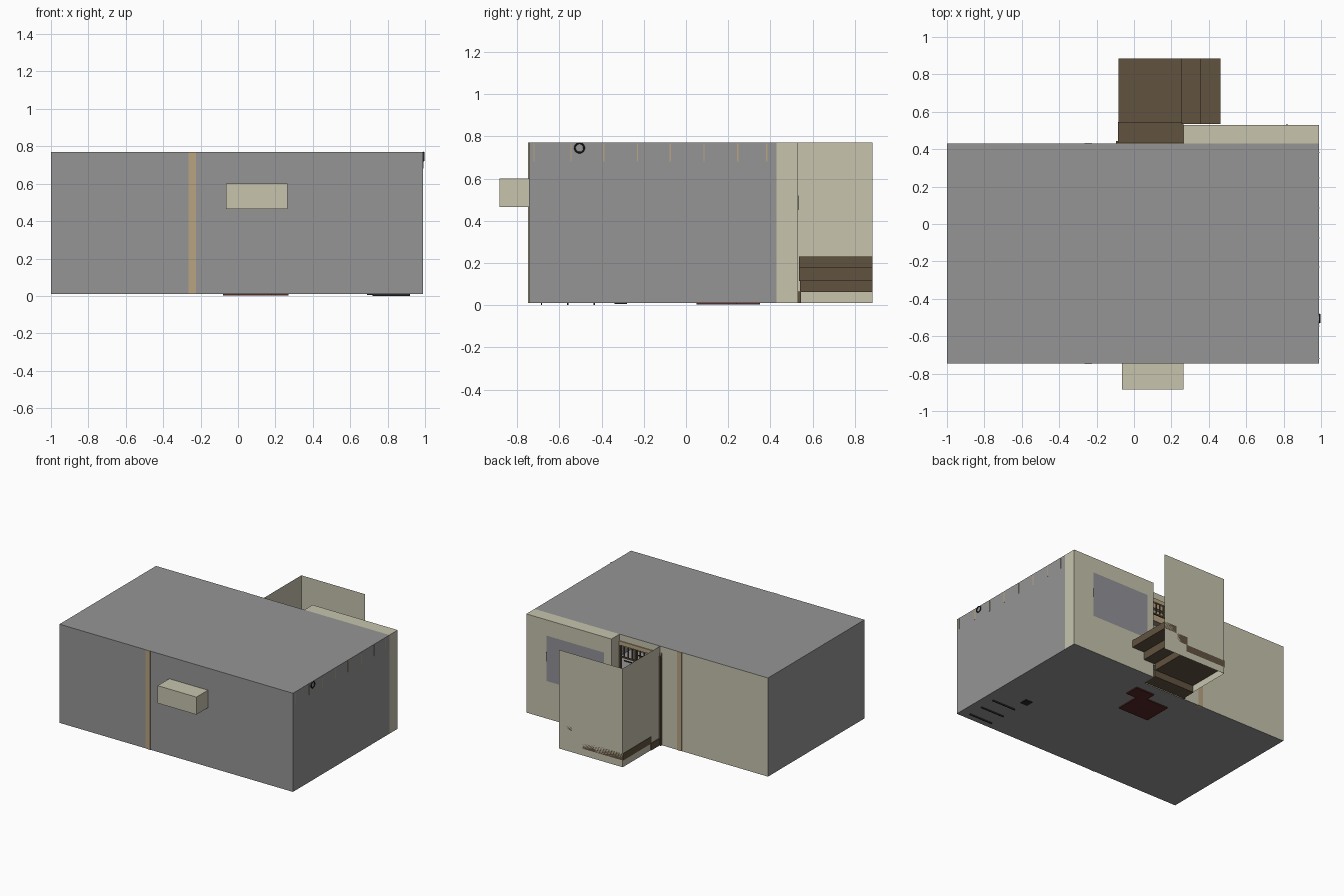
import bpy, bmesh, math
from mathutils import Vector

if "Cube" in bpy.data.objects:
    bpy.data.objects.remove(bpy.data.objects["Cube"])


def mat(name, r, g, b):
    m = bpy.data.materials.new(name)
    m.diffuse_color = (r, g, b, 1)
    m.use_nodes = True
    m.node_tree.nodes["Principled BSDF"].inputs["Base Color"].default_value = m.diffuse_color
    return m


GREY = mat("grey_plaster", .30, .30, .30)
BEIGE = mat("beige_plaster", .57, .55, .42)
BROWN = mat("dark_wood", .12, .085, .05)
TAN = mat("tan_wood", .48, .37, .22)
RED = mat("dark_red", .10, .02, .02)
BLACK = mat("black_metal", .02, .02, .02)
GLASS = mat("window_grey", .29, .29, .32)

X0, X1, Y0, Y1 = -1.0, .99, -.745, .43
Z0, Z1 = .01, .77


def finish(name, bm, m):
    me = bpy.data.meshes.new(name)
    bm.to_mesh(me)
    bm.free()
    me.materials.append(m)
    ob = bpy.data.objects.new(name, me)
    bpy.context.collection.objects.link(ob)
    return ob


def box(name, x, y, z, m):
    """Box given by its ranges on each axis."""
    bm = bmesh.new()
    bmesh.ops.create_cube(bm, size=1)
    for v in bm.verts:
        v.co = [r[0] + (c + .5) * (r[1] - r[0]) for r, c in zip((x, y, z), v.co)]
    return finish(name, bm, m)


def panel(name, axis, pos, u, v, m, sign=1, hole=None):
    """Flat wall across one axis, optionally with a rectangular opening."""
    bm = bmesh.new()
    rects = [(u, v)]
    if hole:
        hu, hv = hole
        rects = [((u[0], hu[0]), v), ((hu[1], u[1]), v),
                 (hu, (v[0], hv[0])), (hu, (hv[1], v[1]))]
    for a, b in rects:
        if a[1] - a[0] < 1e-4 or b[1] - b[0] < 1e-4:
            continue
        pts = []
        for p in ((a[0], b[0]), (a[1], b[0]), (a[1], b[1]), (a[0], b[1])):
            c = list(p)
            c.insert(axis, pos)
            pts.append(bm.verts.new(c))
        f = bm.faces.new(pts)
        f.normal_update()
        if f.normal[axis] * sign < 0:
            f.normal_flip()
    return finish(name, bm, m)


def cyl(name, x, y, z, r, m, n=16):
    bm = bmesh.new()
    bmesh.ops.create_cone(bm, cap_ends=True, segments=n, radius1=r, radius2=r, depth=z[1] - z[0])
    bmesh.ops.translate(bm, verts=bm.verts, vec=Vector((x, y, sum(z) / 2)))
    return finish(name, bm, m)


# Main room shell
H = (Z0, Z1)
panel("roof", 2, Z1, (X0, X1), (Y0, Y1), GREY)
panel("floor", 2, Z0, (X0, X1), (Y0, Y1), GREY, -1)
panel("left_wall", 0, X0, (Y0, Y1), H, GREY, -1)
panel("right_wall", 0, X1, (Y0, Y1), H, GREY)
panel("front_wall", 1, Y0, (X0, X1), H, GREY, -1, ((-.065, .265), (.465, .6)))
panel("back_wall", 1, Y1, (X0, .265), H, BEIGE, 1, ((-.085, .265), (Z0, .72)))

# Front alcove, open to the room
AX, AY, AZ = (-.065, .265), (-.885, Y0), (.465, .6)
panel("alcove_front", 1, AY[0], AX, AZ, BEIGE, -1)
for i in (0, 1):
    panel("alcove_side", 0, AX[i], AY, AZ, BEIGE, 2 * i - 1)
    panel("alcove_shelf", 2, AZ[i], AX, AY, BEIGE, 2 * i - 1)

# Rear bay with its window
BX, BY = (.265, X1), (Y1, .53)
panel("bay_back", 1, BY[1], BX, H, BEIGE)
for i in (0, 1):
    panel("bay_side", 0, BX[i], BY, H, BEIGE, 2 * i - 1)
panel("bay_roof", 2, Z1, BX, BY, BEIGE)
panel("bay_floor", 2, Z0, BX, BY, GREY, -1)
panel("bay_window", 1, BY[1] + .002, (.325, .815), (.30, .65), GLASS)
box("window_catch", (.815, .82), (.528, .534), (.45, .52), BLACK)

# Open-topped stairwell walls and floating box steps
panel("stairwell_back", 1, .885, (-.08, .465), H, BEIGE)
panel("stairwell_side", 0, -.08, (Y1, .885), H, BEIGE, -1)
for name, x, y, z in (("entry_step", (-.085, .265), (.435, .545), (.01, .065)),
                      ("landing", (-.083, .262), (.54, .885), (.062, .115)),
                      ("lower_step", (.255, .358), (.535, .885), (.115, .178)),
                      ("upper_step", (.353, .463), (.535, .885), (.175, .23))):
    box(name, x, y, z, BROWN)

# Doorway frame and lattice transom
box("door_jamb", (-.095, -.082), (.42, .445), (.01, .70), BROWN)
box("door_jamb", (.252, .265), (.42, .435), (.01, .70), BROWN)
box("door_header", (-.095, .265), (.42, .437), (.69, .72), TAN)
box("transom_rail", (-.085, .255), (.424, .434), (.595, .605), BROWN)
for i in range(9):
    x = -.05 + i * .034
    box("transom_bar", (x, x + .008), (.424, .432), (.60, .70), BROWN)

# Wall posts, cross beam and ceiling beams
for y in ((Y0 - .003, Y0 + .025), (Y1 - .025, Y1 + .003)):
    box("wall_post", (-.265, -.225), y, H, TAN)
box("cross_beam", (-.265, -.225), (Y0 + .025, Y1 - .025), (.70, .765), TAN)
for y in (-.72, -.545, -.39, -.23, -.075, .085, .245, .383):
    box("ceiling_beam", (X0 + .003, X1 + .002), (y - .003, y + .003), (.68, .765), TAN)

# Rug laid in an L by the doorway, showing under the floor
box("rug_main", (-.08, .18), (.05, .27), (.002, .014), RED)
box("rug_end", (.11, .27), (.24, .35), (.002, .014), RED)

# Corner table on a crossed foot
cyl("table_top", .82, -.56, (.20, .215), .13, BROWN, 24)
cyl("table_stem", .82, -.56, (.012, .20), .015, BROWN, 12)
for y in (-.685, -.56, -.435):
    box("table_foot", (.72, .92), (y - .003, y + .003), (0, .016), BLACK)
box("chair_foot", (.69, .75), (-.34, -.28), (.005, .014), BLACK)

# Counter with stools along the front wall
box("counter_base", (-.15, .40), (-.50, -.42), (.011, .24), BROWN)
box("counter_top", (-.17, .42), (-.52, -.40), (.24, .26), TAN)
for i in range(4):
    x = -.08 + i * .14
    cyl("stool_seat", x, -.32, (.15, .17), .035, RED)
    cyl("stool_leg", x, -.32, (.012, .15), .01, BLACK, 8)

# Ring on the right wall
bpy.ops.mesh.primitive_torus_add(major_radius=.022, minor_radius=.004, major_segments=24,
                                 minor_segments=8, location=(.993, -.505, .745),
                                 rotation=(0, math.pi / 2, 0))
ring = bpy.context.object
ring.name = "wall_ring"
ring.data.materials.append(BLACK)
bpy.ops.object.shade_smooth_by_angle()
